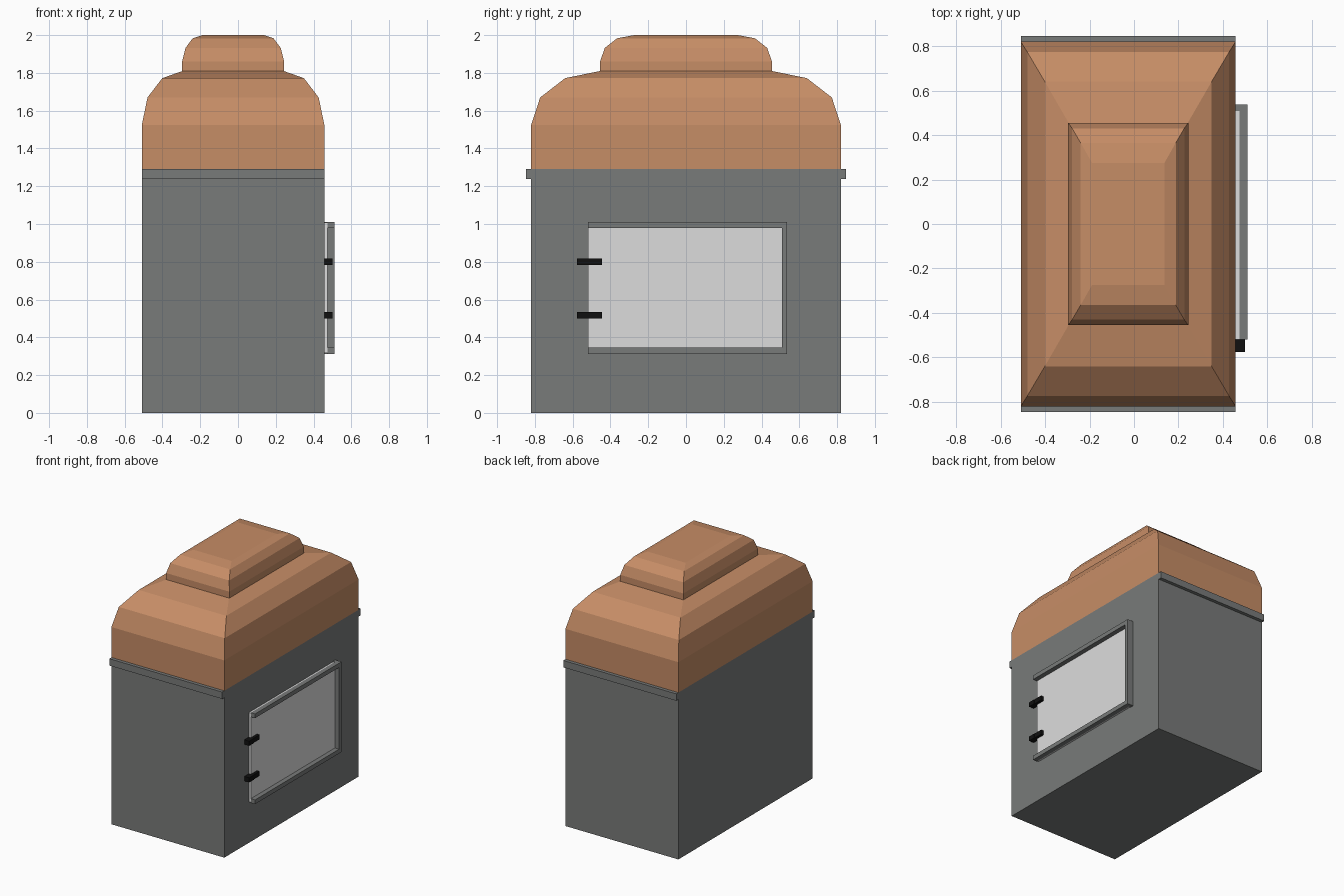
import bpy, bmesh

if "Cube" in bpy.data.objects:
    bpy.data.objects.remove(bpy.data.objects["Cube"])


def material(name, rgb):
    m = bpy.data.materials.new(name)
    m.diffuse_color = (*rgb, 1)
    m.use_nodes = True
    m.node_tree.nodes["Principled BSDF"].inputs["Base Color"].default_value = m.diffuse_color
    return m


grey = material("slate grey", (0.19, 0.197, 0.193))
copper = material("copper orange", (0.565, 0.266, 0.133))
pale = material("pale panel", (0.72, 0.72, 0.72))
black = material("black", (0.005, 0.005, 0.005))

CX = -0.026  # centre line of the cabinet


def finish(name, bm, mat):
    bmesh.ops.recalc_face_normals(bm, faces=bm.faces)
    me = bpy.data.meshes.new(name)
    bm.to_mesh(me)
    bm.free()
    me.materials.append(mat)
    ob = bpy.data.objects.new(name, me)
    bpy.context.collection.objects.link(ob)
    return ob


def tiers(name, rings, mat, cx=CX):
    """Stack of rectangles (half width, half depth, height) skinned into a solid."""
    bm = bmesh.new()
    loops = [[bm.verts.new((cx + sx * w, sy * d, z))
              for sx, sy in ((-1, -1), (1, -1), (1, 1), (-1, 1))]
             for w, d, z in rings]
    for a, b in zip(loops, loops[1:]):
        for i in range(4):
            j = (i + 1) % 4
            bm.faces.new((a[i], a[j], b[j], b[i]))
    bm.faces.new(loops[0])
    bm.faces.new(loops[-1])
    return finish(name, bm, mat)


def box(name, x, y, z, mat):
    bm = bmesh.new()
    bmesh.ops.create_cube(bm, size=1)
    for v in bm.verts:
        v.co = [lo + (c + 0.5) * (hi - lo) for c, (lo, hi) in zip(v.co, (x, y, z))]
    return finish(name, bm, mat)


# Cabinet body
tiers("body", [(0.483, 0.82, 0), (0.483, 0.82, 1.29)], grey)

# Domed roof and its raised cap
tiers("roof", [(0.483, 0.82, 1.29), (0.483, 0.82, 1.525), (0.453, 0.772, 1.67),
               (0.375, 0.64, 1.772), (0.268, 0.455, 1.81)], copper)
tiers("roof_cap", [(0.27, 0.455, 1.81), (0.27, 0.455, 1.86), (0.252, 0.43, 1.932),
                   (0.214, 0.365, 1.983), (0.163, 0.275, 2.0)], copper)

# Trim strips at front and back
for side, s in (("front", -1), ("back", 1)):
    box(side + "_trim", (CX - 0.483, CX + 0.483), sorted((s * 0.815, s * 0.846)),
        (1.237, 1.29), grey)

# Side panel with a three-sided frame
box("panel", (0.45, 0.474), (-0.52, 0.51), (0.318, 1.007), pale)
box("upper_rail", (0.474, 0.51), (-0.52, 0.507), (0.978, 1.011), grey)
box("lower_rail", (0.474, 0.51), (-0.52, 0.507), (0.313, 0.346), grey)
box("end_rail", (0.45, 0.51), (0.507, 0.536), (0.313, 1.011), grey)

# Black clips at the open end of the frame
for side, z in (("upper", 0.8), ("lower", 0.517)):
    span = (z - 0.018, z + 0.018)
    box(side + "_clip_block", (0.45, 0.499), (-0.576, -0.52), span, black)
    box(side + "_clip_arm", (0.474, 0.496), (-0.52, -0.446), span, black)
